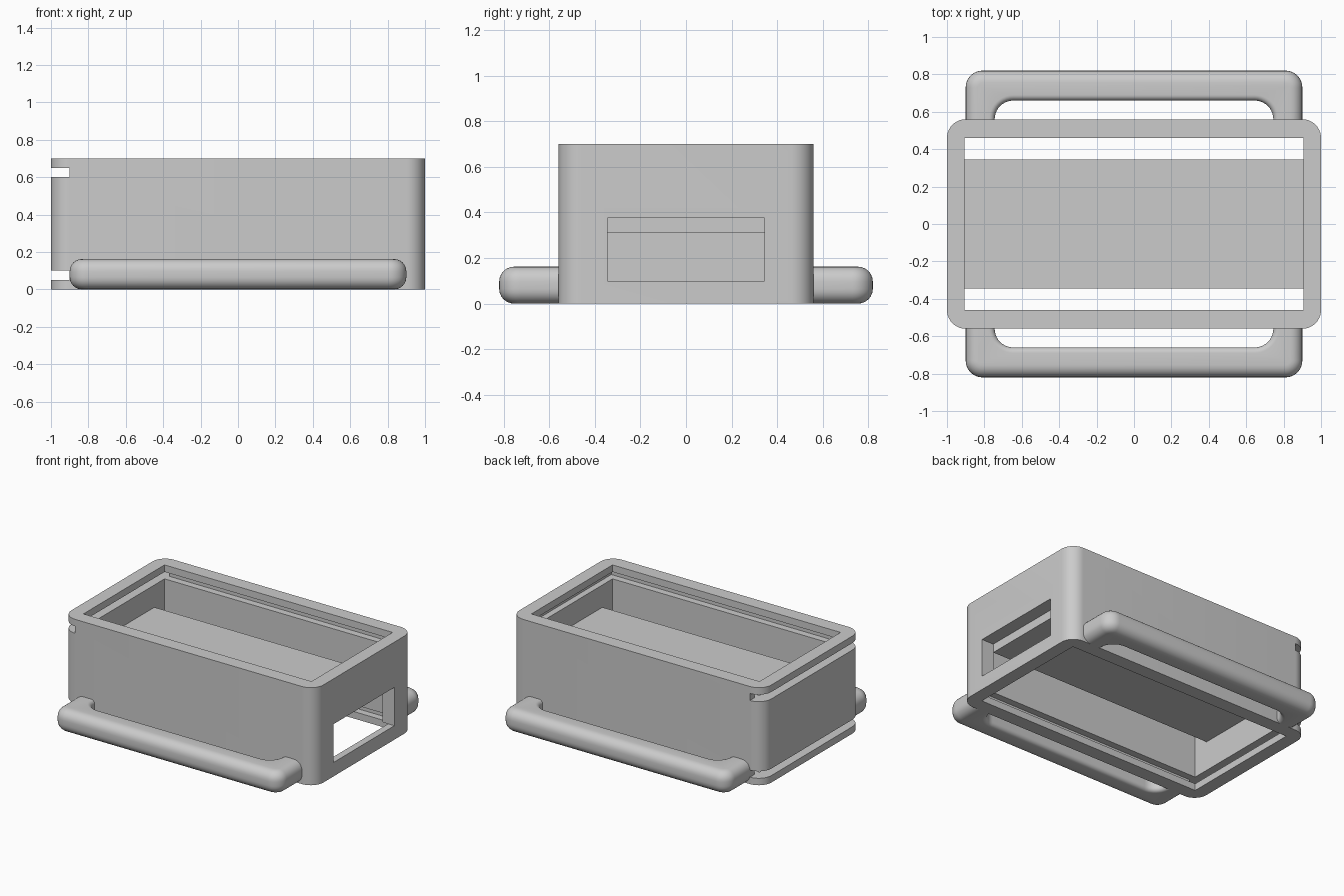
import bpy, bmesh, math
from mathutils import Vector

old = bpy.data.objects.get("Cube")
if old:
    bpy.data.objects.remove(old, do_unlink=True)

grey = bpy.data.materials.new("plain_grey")
grey.use_nodes = True
colour = (0.6, 0.6, 0.6, 1)
grey.diffuse_color = colour
grey.node_tree.nodes["Principled BSDF"].inputs["Base Color"].default_value = colour


def add_object(name, bm):
    bmesh.ops.recalc_face_normals(bm, faces=bm.faces)
    mesh = bpy.data.meshes.new(name)
    bm.to_mesh(mesh)
    bm.free()
    mesh.materials.append(grey)
    obj = bpy.data.objects.new(name, mesh)
    bpy.context.collection.objects.link(obj)
    return obj


def activate(obj):
    bpy.ops.object.select_all(action="DESELECT")
    obj.select_set(True)
    bpy.context.view_layer.objects.active = obj


def smooth(obj):
    activate(obj)
    bpy.ops.object.shade_smooth_by_angle(angle=math.radians(30))


def block(name, low, high):
    bm = bmesh.new()
    bmesh.ops.create_cube(bm, size=1)
    low, high = Vector(low), Vector(high)
    for v in bm.verts:
        v.co = (low + high) / 2 + v.co * (high - low)
    return add_object(name, bm)


def arc(cx, cy, r, start, end, steps=10):
    angles = [math.radians(start + (end - start) * i / steps) for i in range(steps + 1)]
    return [(cx + r * math.cos(a), cy + r * math.sin(a)) for a in angles]


def prism(outline, height):
    bm = bmesh.new()
    face = bm.faces.new([bm.verts.new((x, y, 0)) for x, y in outline])
    top = bmesh.ops.extrude_face_region(bm, geom=[face])
    for v in top["geom"]:
        if isinstance(v, bmesh.types.BMVert):
            v.co.z = height
    return bm


# Main case: rounded block
L, W, H, R = 1.0, 0.56, 0.7, 0.1
IN_X, IN_Y = 0.905, 0.46
outline = []
for sx, sy, a in ((1, 1, 0), (-1, 1, 90), (-1, -1, 180), (1, -1, 270)):
    outline += arc(sx * (L - R), sy * (W - R), R, a, a + 90)
case = add_object("case", prism(outline, H))

# Openings: the cavity, the side window, and the two sliding cover grooves
cutters = [
    block("cavity_cutter", (-IN_X, -IN_Y, -0.1), (IN_X, IN_Y, H + 0.1)),
    block("window_cutter", (0.8, -0.345, 0.1), (1.1, 0.345, 0.375)),
]
for z in (0.05, 0.6):
    cutters.append(block("groove_cutter", (-1.1, -0.51, z), (0.95, 0.51, z + 0.05)))
    cutters.append(block("slot_cutter", (-1.1, -0.7, z), (-0.9, 0.7, z + 0.05)))
activate(case)
for cutter in cutters:
    cutter.hide_render = True
    mod = case.modifiers.new("cut", "BOOLEAN")
    mod.operation, mod.solver, mod.object = "DIFFERENCE", "EXACT", cutter
    bpy.ops.object.modifier_apply(modifier=mod.name)
    bpy.data.objects.remove(cutter, do_unlink=True)
smooth(case)

# Thick shelf spanning the cavity, its lower half showing in the window
block("shelf", (-IN_X, -0.345, 0.313), (IN_X, 0.345, 0.44))


# Carrying handles: U-shaped bars, softly rounded outside and tighter inside
def handle(name, side):
    root, outer, inner = 0.55, 0.82, 0.66
    half = [(0.9, root)] + arc(0.81, outer - 0.09, 0.09, 0, 90)
    inside = arc(0.645, inner - 0.1, 0.1, 90, 0) + [(0.745, root)]
    pts = half + [(-x, y) for x, y in reversed(half)]
    pts += [(-x, y) for x, y in reversed(inside)] + inside
    bm = prism([(x, y * side) for x, y in pts], 0.162)

    def is_inner(v):
        return abs(v.co.x) < 0.75 and v.co.y * side < inner + 0.001

    for within, radius in ((False, 0.065), (True, 0.03)):
        rims = [e for e in bm.edges
                if abs(e.verts[0].co.z - e.verts[1].co.z) < 0.001
                and e.verts[0].co.z in (0, bm.verts[:][0].co.z, e.verts[1].co.z)
                and any(v.co.y * side > root + 0.001 for v in e.verts)
                and all(is_inner(v) == within for v in e.verts)
                and any(abs(f.normal.z) > 0.9 for f in e.link_faces)
                and any(abs(f.normal.z) < 0.1 for f in e.link_faces)]
        bmesh.ops.bevel(bm, geom=rims, offset=radius, segments=6, profile=0.5,
                        affect="EDGES", clamp_overlap=False)
        bm.normal_update()
    smooth(add_object(name, bm))


handle("front_handle", -1)
handle("back_handle", 1)
